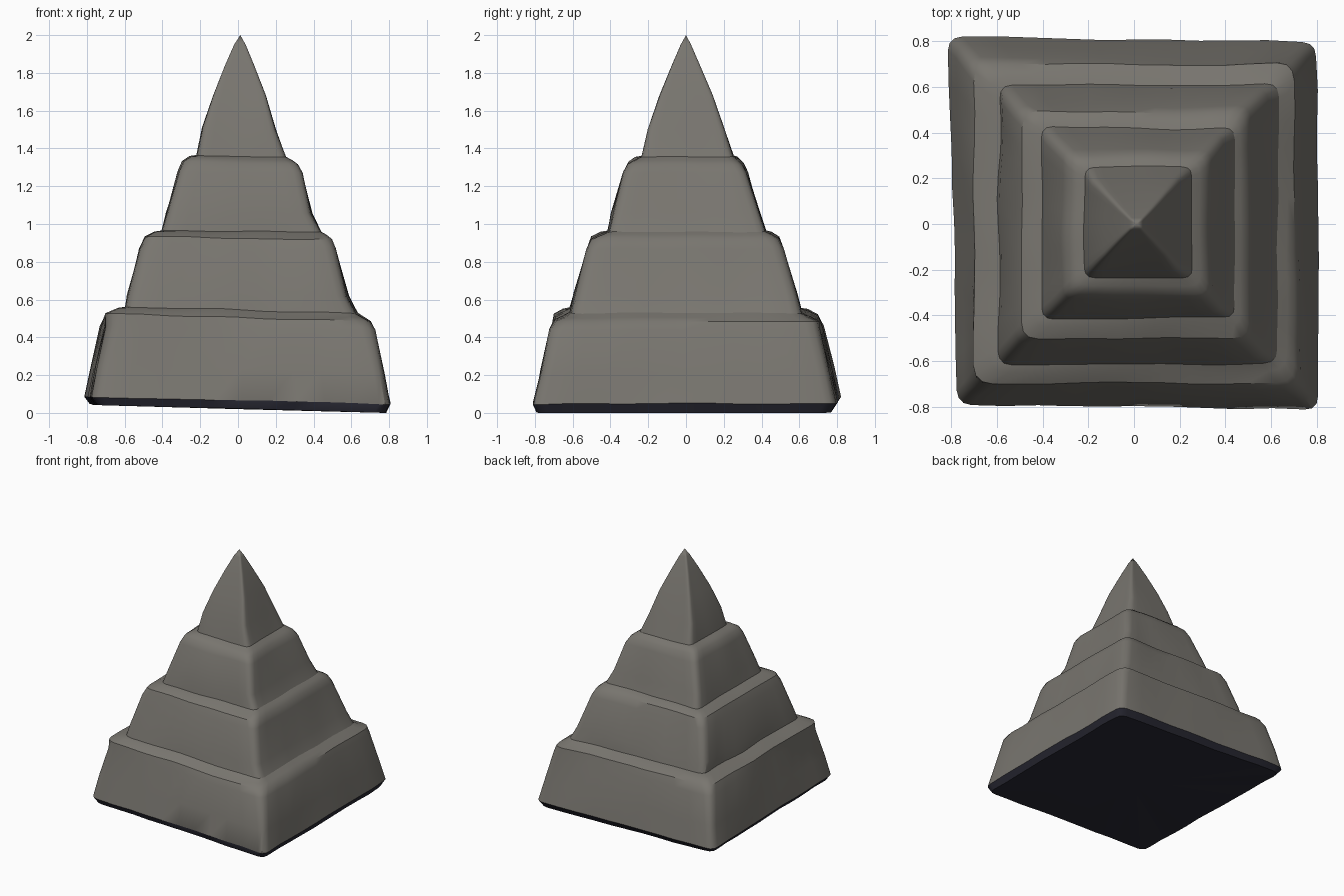
import bpy, bmesh
from mathutils import Vector, noise

if "Cube" in bpy.data.objects:
    bpy.data.objects.remove(bpy.data.objects["Cube"])

def material(name, col):
    m = bpy.data.materials.new(name)
    m.diffuse_color = (*col, 1)
    m.use_nodes = True
    m.node_tree.nodes["Principled BSDF"].inputs["Base Color"].default_value = m.diffuse_color
    return m

stone = material("grey stone", (0.19, 0.18, 0.16))
dark = material("dark underside", (0.022, 0.022, 0.034))

SIDE, ARC = 10, 4

def ring(x0, x1, y0, y1, zl, zr, r):
    """Rounded square outline, tilted from zl (left) to zr (right), hand-hewn by noise."""
    c = [Vector((x0, y0, 0)), Vector((x1, y0, 0)), Vector((x1, y1, 0)), Vector((x0, y1, 0))]
    # the low tiers are slightly skewed: front-left corner pulled in
    if zl < 0.5:
        c[0] += Vector((0.04, 0.02, 0))
        c[2] += Vector((-0.01, -0.025, 0))
    pts = []
    for i in range(4):
        p, a, b = c[i], c[i - 1], c[(i + 1) % 4]
        s = p + (a - p).normalized() * r
        e = p + (b - p).normalized() * r
        for k in range(ARC):
            t = k / (ARC - 1)
            pts.append(s * (1 - t) ** 2 + p * 2 * t * (1 - t) + e * t * t)
        n = b + (p - b).normalized() * r
        pts += [e.lerp(n, k / SIDE) for k in range(1, SIDE)]
    amp = 0.012 * min(1, (x1 - x0) / 0.6)
    for q in pts:
        q.z = zl + (zr - zl) * (q.x - x0) / (x1 - x0)
        d = noise.noise_vector(q * 3.5)
        q.x += d.x * amp
        q.y += d.y * amp
        if q.z > 0.03:
            q.z += d.z * amp * 0.7
        q.z = max(q.z, 0)
    return pts

def tier(name, rows, bottom=False, tip=None):
    bm = bmesh.new()
    loops = [[bm.verts.new(p) for p in ring(*r)] for r in rows]
    n = len(loops[0])
    for j, (lo, hi) in enumerate(zip(loops, loops[1:])):
        for i in range(n):
            k = (i + 1) % n
            f = bm.faces.new((lo[i], lo[k], hi[k], hi[i]))
            f.material_index = 1 if bottom and j == 0 else 0
    if bottom:
        v = bm.verts.new((0, 0, 0.02))
        for i in range(n):
            bm.faces.new((loops[0][(i + 1) % n], loops[0][i], v)).material_index = 1
    if tip:
        v = bm.verts.new(tip)
        for i in range(n):
            bm.faces.new((loops[-1][i], loops[-1][(i + 1) % n], v))
    me = bpy.data.meshes.new(name)
    bm.to_mesh(me)
    bm.free()
    me.materials.append(stone)
    me.materials.append(dark)
    ob = bpy.data.objects.new(name, me)
    bpy.context.collection.objects.link(ob)
    bpy.ops.object.select_all(action='DESELECT')
    ob.select_set(True)
    bpy.context.view_layer.objects.active = ob
    bpy.ops.object.shade_smooth_by_angle(angle=0.6)

# outlines shared by neighbouring tiers, so each ledge meets the next wall
foot2 = (-.59, .63, -.61, .61, .56, .53, .06)
foot3 = (-.40, .44, -.41, .42, .965, .96, .05)
foot4 = (-.215, .25, -.235, .25, 1.365, 1.355, .04)

# base tier with dark underside
tier("base_tier", [
    (-.78, .785, -.79, .79, .045, .0, .06),
    (-.81, .81, -.81, .82, .085, .05, .06),
    (-.78, .775, -.775, .785, .25, .21, .06),
    (-.735, .725, -.725, .73, .46, .44, .07),
    (-.70, .70, -.695, .70, .525, .485, .08),
    (-.63, .67, -.645, .65, .555, .505, .08), foot2], bottom=True)

# second tier
tier("second_tier", [
    foot2,
    (-.58, .585, -.59, .59, .63, .62, .06),
    (-.515, .515, -.525, .515, .87, .87, .06),
    (-.485, .495, -.50, .49, .935, .92, .07),
    (-.435, .465, -.445, .45, .96, .945, .06), foot3])

# third tier
tier("third_tier", [
    foot3,
    (-.38, .39, -.39, .39, 1.06, 1.06, .05),
    (-.315, .335, -.33, .325, 1.28, 1.27, .05),
    (-.29, .31, -.305, .30, 1.335, 1.315, .05),
    (-.25, .285, -.27, .275, 1.36, 1.335, .05), foot4])

# pointed cap
tier("pointed_cap", [
    foot4,
    (-.185, .20, -.20, .20, 1.51, 1.50, .03),
    (-.13, .145, -.14, .14, 1.68, 1.68, .02),
    (-.068, .085, -.075, .075, 1.84, 1.84, .015),
    (-.02, .04, -.027, .027, 1.95, 1.95, .01)], tip=(.012, 0, 2.0))
